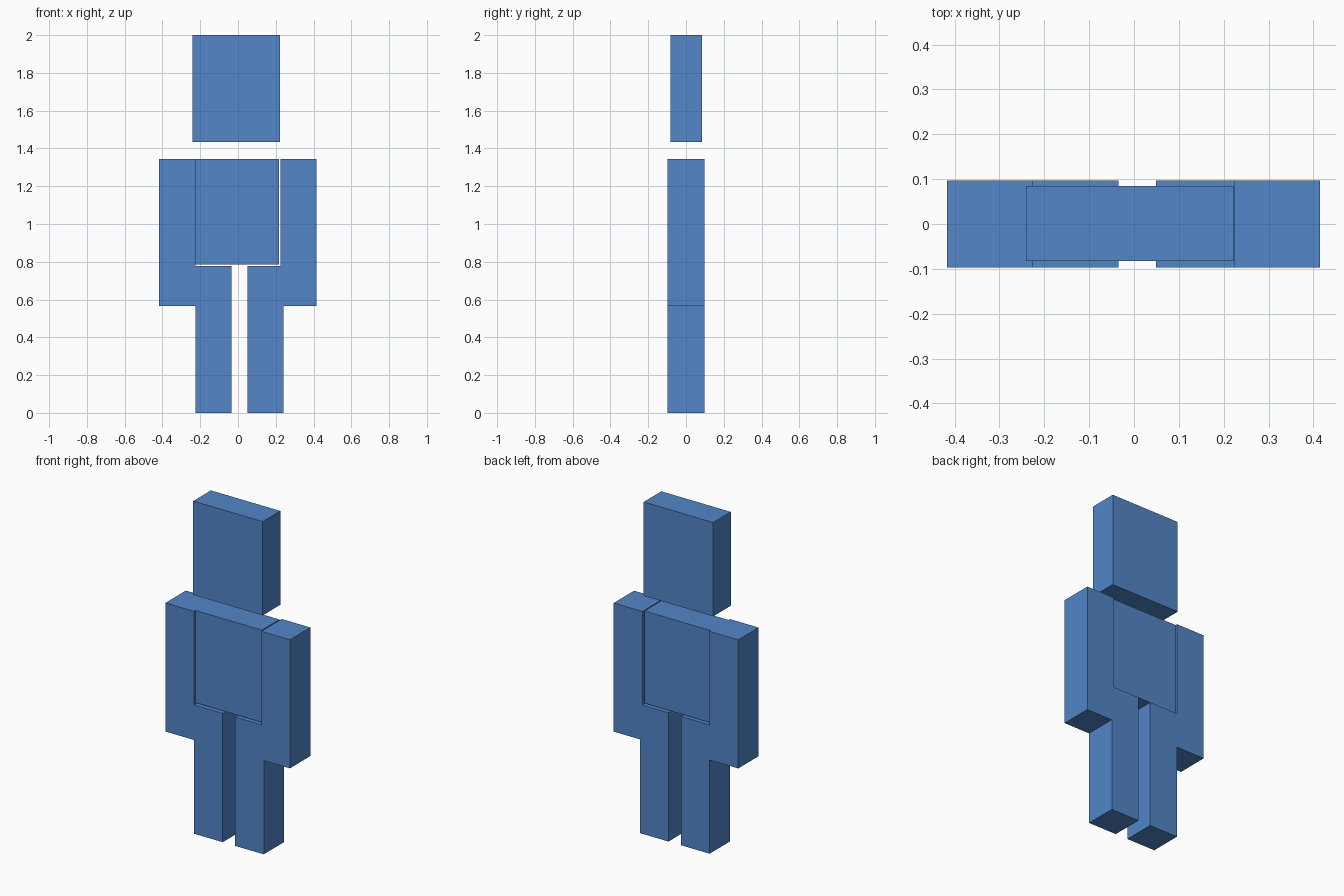
import bpy

if "Cube" in bpy.data.objects:
    bpy.data.objects.remove(bpy.data.objects["Cube"])

# Single flat colour
blue = bpy.data.materials.new("medium blue")
blue.diffuse_color = (0.084, 0.238, 0.578, 1)
blue.use_nodes = True
blue.node_tree.nodes["Principled BSDF"].inputs["Base Color"].default_value = blue.diffuse_color


def block(name, x, y, z):
    """Box spanning the given (min, max) range on each axis."""
    bpy.ops.mesh.primitive_cube_add(size=1)
    ob = bpy.context.object
    ob.name = name
    ob.location = [(a + b) / 2 for a, b in (x, y, z)]
    ob.scale = [b - a for a, b in (x, y, z)]
    bpy.ops.object.transform_apply(location=True, rotation=False, scale=True)
    ob.data.materials.append(blue)
    return ob


THIN = (-0.083, 0.085)   # head and torso depth
DEEP = (-0.097, 0.097)   # limb depth

# Floating head and slightly recessed torso
block("head", (-0.241, 0.223), THIN, (1.433, 2.0))
block("torso", (-0.226, 0.218), THIN, (0.786, 1.343))

# Arms
ARM_Z = (0.566, 1.343)
block("right_arm", (-0.417, -0.226), DEEP, ARM_Z)
block("left_arm", (0.224, 0.415), DEEP, ARM_Z)

# Legs
LEG_Z = (0.0, 0.778)
block("right_leg", (-0.226, -0.034), DEEP, LEG_Z)
block("left_leg", (0.049, 0.240), DEEP, LEG_Z)
